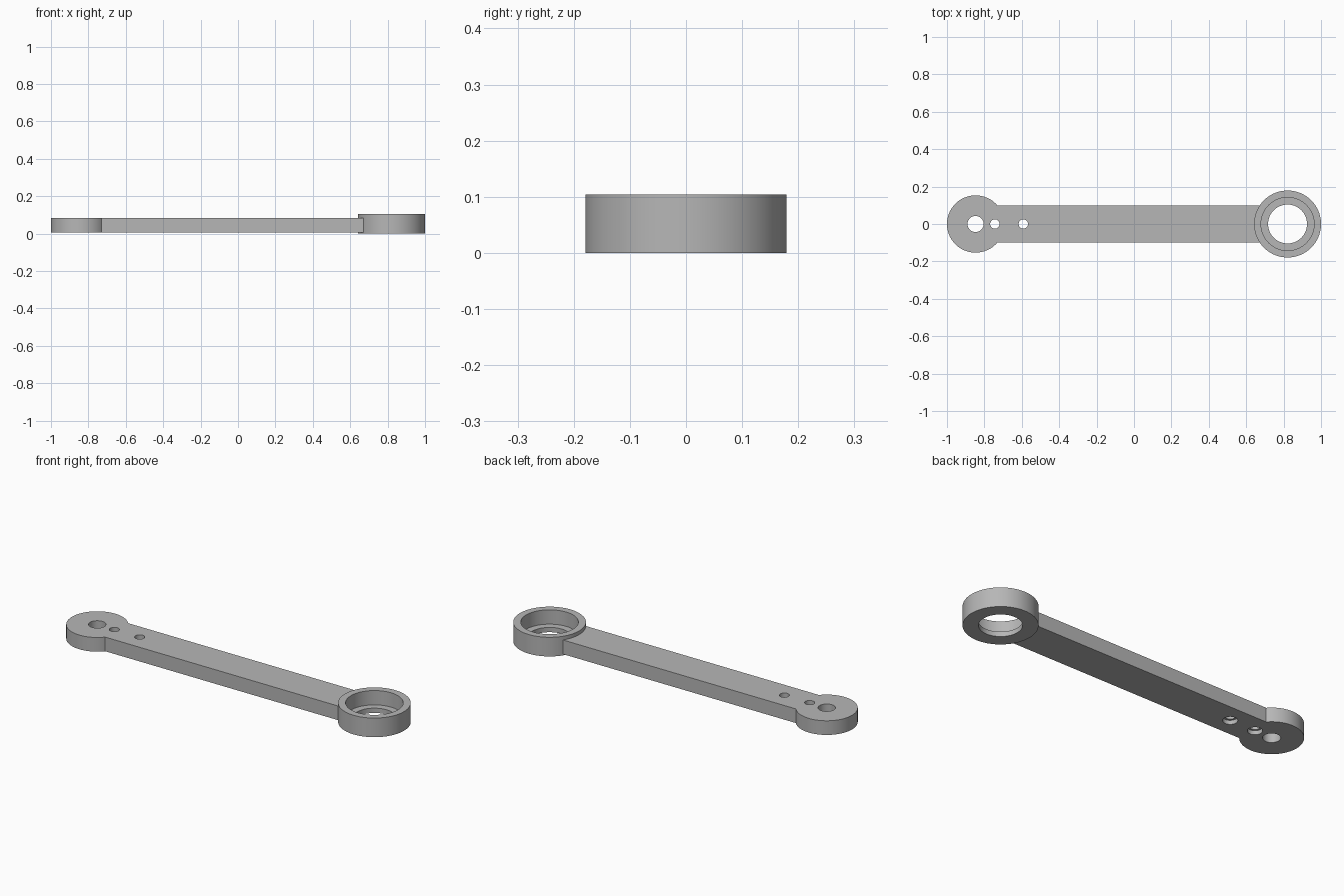
import bpy, bmesh
from math import pi, cos, sin, asin

cube = bpy.data.objects.get("Cube")
if cube:
    bpy.data.objects.remove(cube, do_unlink=True)

grey = bpy.data.materials.new("plain_grey")
grey.use_nodes = True
colour = (0.47, 0.47, 0.47, 1)
grey.diffuse_color = colour
grey.node_tree.nodes["Principled BSDF"].inputs["Base Color"].default_value = colour

HALF = 0.099                 # half width of the bar
LOW, HIGH = 0.007, 0.084     # plate underside and top
PAD_X, PAD_R = -0.847, 0.153
RING_X, RING_R = 0.821, 0.179


def new_object(name, bm):
    bmesh.ops.recalc_face_normals(bm, faces=bm.faces)
    mesh = bpy.data.meshes.new(name)
    bm.to_mesh(mesh)
    bm.free()
    mesh.materials.append(grey)
    obj = bpy.data.objects.new(name, mesh)
    bpy.context.collection.objects.link(obj)
    return obj


def smooth(obj):
    bpy.ops.object.select_all(action='DESELECT')
    obj.select_set(True)
    bpy.context.view_layer.objects.active = obj
    bpy.ops.object.shade_smooth_by_angle(angle=pi / 6)


def arc(x, r, start, end, n):
    steps = [start + (end - start) * i / n for i in range(n + 1)]
    return [(x + r * cos(a), r * sin(a)) for a in steps]


def lathe(name, x, profile, steps=96):
    """Spin a closed (radius, z) profile around a vertical axis at x."""
    bm = bmesh.new()
    rings = [[bm.verts.new((px, py, z)) for px, py in arc(x, r, 0, 2 * pi, steps)[:-1]]
             for r, z in profile]
    for a, b in zip(rings, rings[1:] + rings[:1]):
        for i in range(steps):
            j = (i + 1) % steps
            bm.faces.new((a[i], a[j], b[j], b[i]))
    return new_object(name, bm)


def cutter(name, x, r, low, high):
    bm = bmesh.new()
    base = bm.faces.new([bm.verts.new((px, py, low))
                         for px, py in arc(x, r, 0, 2 * pi, 48)[:-1]])
    top = bmesh.ops.extrude_face_region(bm, geom=[base])["geom"]
    bmesh.ops.translate(bm, vec=(0, 0, high - low),
                        verts=[v for v in top if isinstance(v, bmesh.types.BMVert)])
    obj = new_object(name, bm)
    obj.hide_render = True
    return obj


# Bar with round pad; its far end is tucked inside the ring wall
pad_angle = asin(HALF / PAD_R)
seat_r = 0.16
seat_angle = pi - asin(HALF / seat_r)
outline = arc(PAD_X, PAD_R, pad_angle, 2 * pi - pad_angle, 80)
outline += arc(RING_X, seat_r, 2 * pi - seat_angle, seat_angle, 16)
bm = bmesh.new()
base = bm.faces.new([bm.verts.new((x, y, LOW)) for x, y in outline])
top = bmesh.ops.extrude_face_region(bm, geom=[base])["geom"]
bmesh.ops.translate(bm, vec=(0, 0, HIGH - LOW),
                    verts=[v for v in top if isinstance(v, bmesh.types.BMVert)])
arm = new_object("arm_plate", bm)

# Pivot hole, and two screw holes recessed from underneath
cutters = [cutter("pivot_hole_cutter", PAD_X, 0.043, -0.1, 0.2)]
for x in (-0.744, -0.592):
    cutters.append(cutter("screw_hole_cutter", x, 0.025, -0.1, 0.2))
    cutters.append(cutter("screw_recess_cutter", x, 0.036, -0.1, LOW + 0.022))
for c in cutters:
    mod = arm.modifiers.new("hole", 'BOOLEAN')
    mod.operation = 'DIFFERENCE'
    mod.solver = 'EXACT'
    mod.object = c
bpy.context.view_layer.update()
bpy.ops.object.select_all(action='DESELECT')
arm.select_set(True)
bpy.context.view_layer.objects.active = arm
for mod in list(arm.modifiers):
    bpy.ops.object.modifier_apply(modifier=mod.name)
for c in cutters:
    bpy.data.objects.remove(c, do_unlink=True)
smooth(arm)

# Bearing ring with a stepped bore
ring = lathe("bearing_ring", RING_X, [
    (RING_R, 0), (RING_R, 0.104), (0.142, 0.104),
    (0.142, 0.026), (0.104, 0.026), (0.104, 0)])
smooth(ring)
